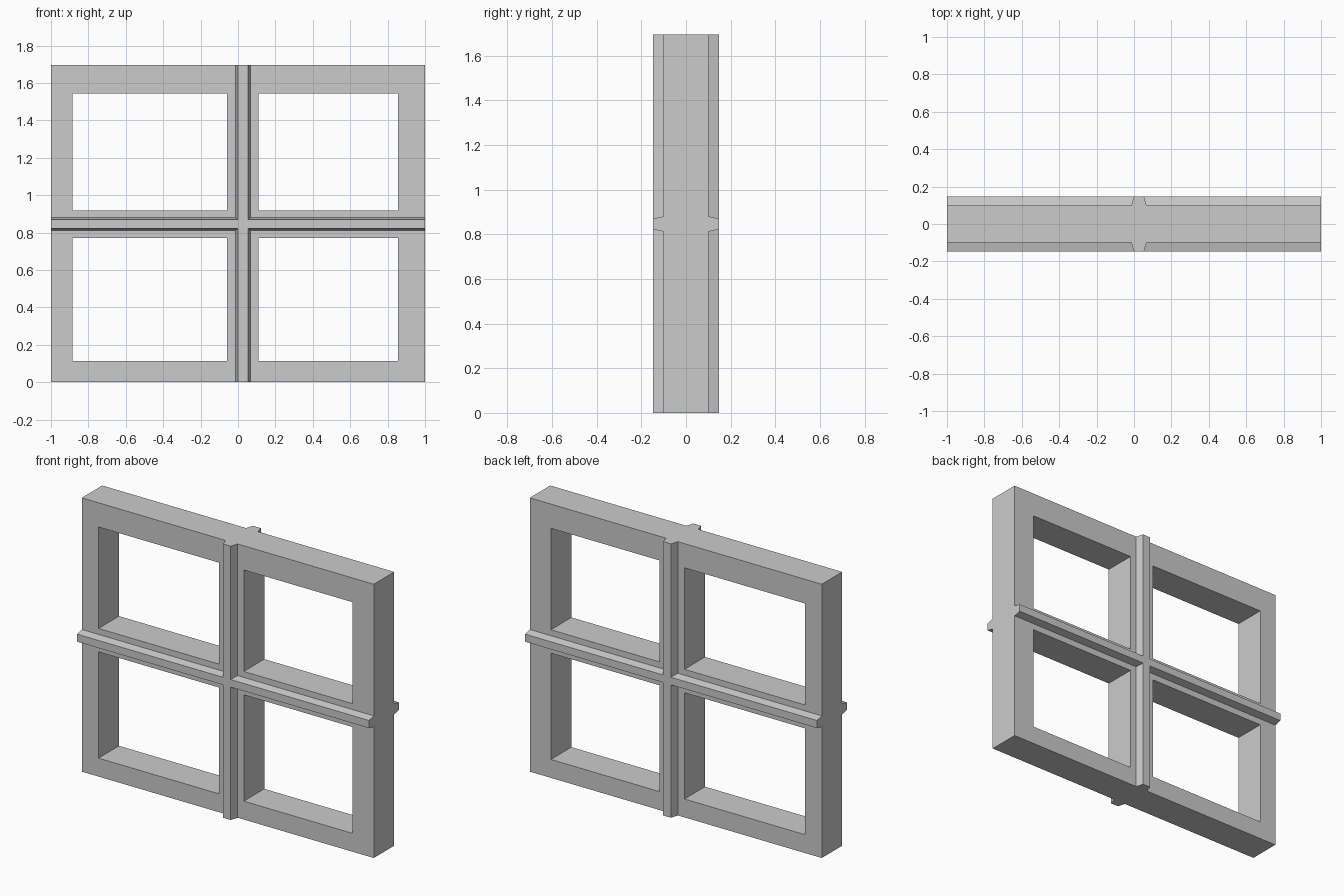
import bpy, bmesh
from math import radians

if "Cube" in bpy.data.objects:
    bpy.data.objects.remove(bpy.data.objects["Cube"])

W, H = 1.0, 1.695          # half width, height
D, TIP = 0.10, 0.147       # half depth of frame, and of the ridges
XS = [-W, -0.885, -0.06, 0.11, 0.855, W]
ZS = [0, 0.114, 0.772, 0.917, 1.545, H]


def finish(name, bm):
    bmesh.ops.recalc_face_normals(bm, faces=bm.faces)
    me = bpy.data.meshes.new(name)
    bm.to_mesh(me)
    bm.free()
    ob = bpy.data.objects.new(name, me)
    bpy.context.collection.objects.link(ob)
    return ob


def extrude(bm, faces, vec):
    ret = bmesh.ops.extrude_face_region(bm, geom=faces)
    verts = [g for g in ret["geom"] if isinstance(g, bmesh.types.BMVert)]
    bmesh.ops.translate(bm, verts=verts, vec=vec)


# Window frame: grid of cells with the four panes left open
bm = bmesh.new()
grid = [[bm.verts.new((x, -D, z)) for z in ZS] for x in XS]
cells = [bm.faces.new((grid[i][j], grid[i + 1][j], grid[i + 1][j + 1], grid[i][j + 1]))
         for i in range(5) for j in range(5) if not (i in (1, 3) and j in (1, 3))]
extrude(bm, cells, (0, 2 * D, 0))
frame = finish("window_frame", bm)


# Glazing bars: bevelled ridges standing proud on both sides
def bar(name, centre, tip, base, vertical):
    half = [(-base, -D), (-tip, -TIP), (tip, -TIP), (base, -D)]
    profile = half + [(-u, -y) for u, y in half]
    bm = bmesh.new()
    if vertical:
        pts, vec = [(centre + u, y, 0) for u, y in profile], (0, 0, H)
    else:
        pts, vec = [(-W, y, centre + u) for u, y in profile], (2 * W, 0, 0)
    face = bm.faces.new([bm.verts.new(p) for p in pts])
    extrude(bm, [face], vec)
    return finish(name, bm)


bars = [bar("vertical_bar", 0.0265, 0.0265, 0.0405, True),
        bar("horizontal_bar", 0.846, 0.0235, 0.034, False)]

# Join everything into one solid and drop coplanar edges
for b in bars:
    mod = frame.modifiers.new("union", "BOOLEAN")
    mod.operation, mod.solver, mod.object = "UNION", "EXACT", b
bpy.context.view_layer.objects.active = frame
frame.select_set(True)
for mod in list(frame.modifiers):
    bpy.ops.object.modifier_apply(modifier=mod.name)
for b in bars:
    bpy.data.objects.remove(b)

bm = bmesh.new()
bm.from_mesh(frame.data)
bmesh.ops.dissolve_limit(bm, angle_limit=radians(1), verts=bm.verts, edges=bm.edges)
bm.to_mesh(frame.data)
bm.free()
